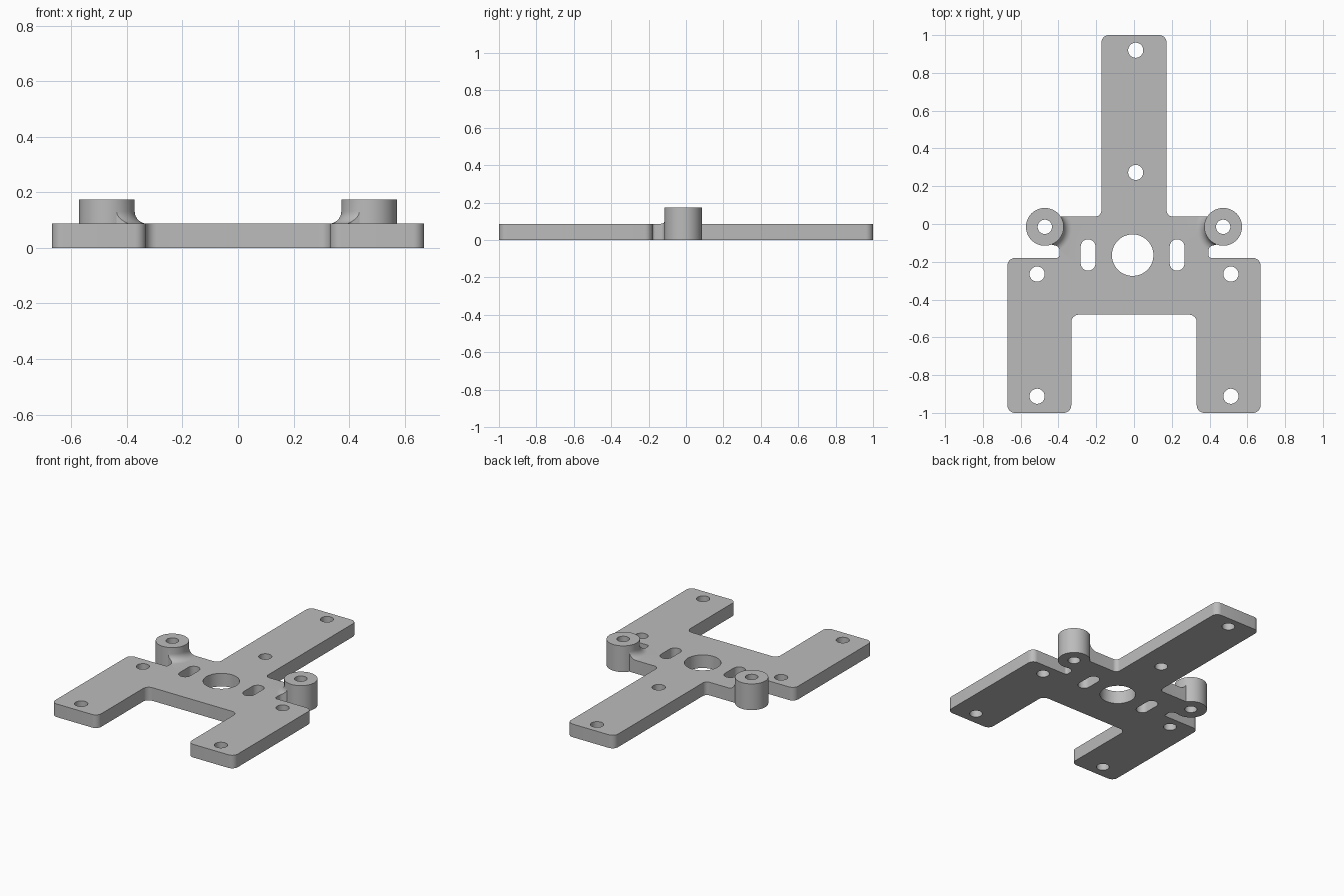
import bpy, bmesh, math
from mathutils import Vector

if "Cube" in bpy.data.objects:
    bpy.data.objects.remove(bpy.data.objects["Cube"], do_unlink=True)

THICK, BOSS_H, BOSS_R, FILLET = 0.087, 0.174, 0.10, 0.045
BOSS_X, BOSS_Y = 0.472, -0.015

grey = bpy.data.materials.new("plain grey")
grey.use_nodes = True
grey.diffuse_color = (0.5, 0.5, 0.5, 1)
grey.node_tree.nodes["Principled BSDF"].inputs["Base Color"].default_value = (0.5, 0.5, 0.5, 1)


def rounded(corners, steps=8):
    """Replace each (x, y, radius) corner by a tangent arc."""
    out = []
    for i, (x, y, r) in enumerate(corners):
        p = Vector((x, y))
        if r == 0:
            out.append(p)
            continue
        a = (Vector(corners[i - 1][:2]) - p).normalized()
        b = (Vector(corners[(i + 1) % len(corners)][:2]) - p).normalized()
        half = a.angle(b) / 2
        centre = p + (a + b).normalized() * (r / math.sin(half))
        start = p + a * (r / math.tan(half)) - centre
        end = p + b * (r / math.tan(half)) - centre
        sweep = math.atan2(start.x * end.y - start.y * end.x, start.dot(end))
        for k in range(steps + 1):
            t = sweep * k / steps
            c, s = math.cos(t), math.sin(t)
            out.append(centre + Vector((start.x * c - start.y * s, start.x * s + start.y * c)))
    return out


def prism(name, points, z0, z1):
    """Extrude a flat outline between two heights."""
    bm = bmesh.new()
    face = bm.faces.new([bm.verts.new((p[0], p[1], z0)) for p in points])
    new = bmesh.ops.extrude_face_region(bm, geom=[face])["geom"]
    bmesh.ops.translate(bm, vec=(0, 0, z1 - z0),
                        verts=[v for v in new if isinstance(v, bmesh.types.BMVert)])
    return finish(name, bm)


def finish(name, bm):
    bmesh.ops.recalc_face_normals(bm, faces=bm.faces)
    mesh = bpy.data.meshes.new(name)
    bm.to_mesh(mesh)
    bm.free()
    mesh.materials.append(grey)
    obj = bpy.data.objects.new(name, mesh)
    bpy.context.collection.objects.link(obj)
    return obj


def slot(x, y, r, length=0.0, n=48):
    """Circle, or a capsule when a straight length along y is given."""
    pts = []
    for k in range(n):
        t = 2 * math.pi * (k + 0.5) / n
        side = 1 if math.sin(t) > 0 else -1
        pts.append((x + r * math.cos(t), y + r * math.sin(t) + side * length / 2))
    return pts


def boolean(target, tool, operation):
    mod = target.modifiers.new(operation.lower(), "BOOLEAN")
    mod.operation, mod.object, mod.solver = operation, tool, "EXACT"
    bpy.context.view_layer.objects.active = target
    bpy.ops.object.modifier_apply(modifier=mod.name)
    bpy.data.objects.remove(tool, do_unlink=True)


# Plate outline: right half from the tail to the fork, then mirrored
half = [
    (0.173, 1.0, 0.04), (0.173, 0.04, 0.03), (0.45, 0.04, 0),
    (0.44, -0.108, 0), (0.395, -0.12, 0.025), (0.395, -0.18, 0.015),
    (0.67, -0.18, 0.04), (0.67, -1.0, 0.04), (0.332, -1.0, 0.04), (0.332, -0.48, 0.04),
]
outline = rounded(half + [(-x, y, r) for x, y, r in reversed(half)])
plate = prism("mounting_plate", outline, 0, THICK)

# Bosses with a concave fillet flowing onto the plate
for side in (-1, 1):
    x = side * BOSS_X
    profile = [(BOSS_R - 0.03, THICK - 0.03), (BOSS_R + FILLET, THICK - 0.03)]
    for k in range(9):
        t = math.pi / 2 * k / 8
        profile.append((BOSS_R + FILLET * (1 - math.sin(t)),
                        THICK + FILLET * (1 - math.cos(t))))
    profile.append((BOSS_R - 0.03, THICK + FILLET))
    bm = bmesh.new()
    rings = [[bm.verts.new((x + r * math.cos(a), BOSS_Y + r * math.sin(a), z)) for r, z in profile]
             for a in (2 * math.pi * (j + 0.5) / 64 for j in range(64))]
    m = len(profile)
    for j in range(64):
        a, b = rings[j - 1], rings[j]
        for k in range(m):
            bm.faces.new((a[k], a[(k + 1) % m], b[(k + 1) % m], b[k]))
    fillet = finish("boss_fillet", bm)
    boolean(fillet, prism("fillet_trim", outline, -0.1, 0.3), "INTERSECT")
    boolean(plate, fillet, "UNION")
    boolean(plate, prism("boss", slot(x, BOSS_Y, BOSS_R, n=64), 0, BOSS_H), "UNION")

# Through holes: hub, tail, slots, bosses and fork
holes = [(-0.007, -0.165, 0.11, 0), (0.009, 0.92, 0.04, 0), (0.009, 0.273, 0.04, 0),
         (-0.243, -0.164, 0.039, 0.088), (0.228, -0.164, 0.039, 0.088)]
for side in (-1, 1):
    holes += [(side * BOSS_X, BOSS_Y, 0.038, 0),
              (side * 0.513, -0.265, 0.04, 0), (side * 0.513, -0.912, 0.04, 0)]
for hole in holes:
    boolean(plate, prism("hole_cutter", slot(*hole), -0.1, 0.3), "DIFFERENCE")

# Smooth round walls, crisp rims
bpy.ops.object.select_all(action="DESELECT")
plate.select_set(True)
bpy.context.view_layer.objects.active = plate
bpy.ops.object.shade_smooth_by_angle(angle=math.radians(30))
